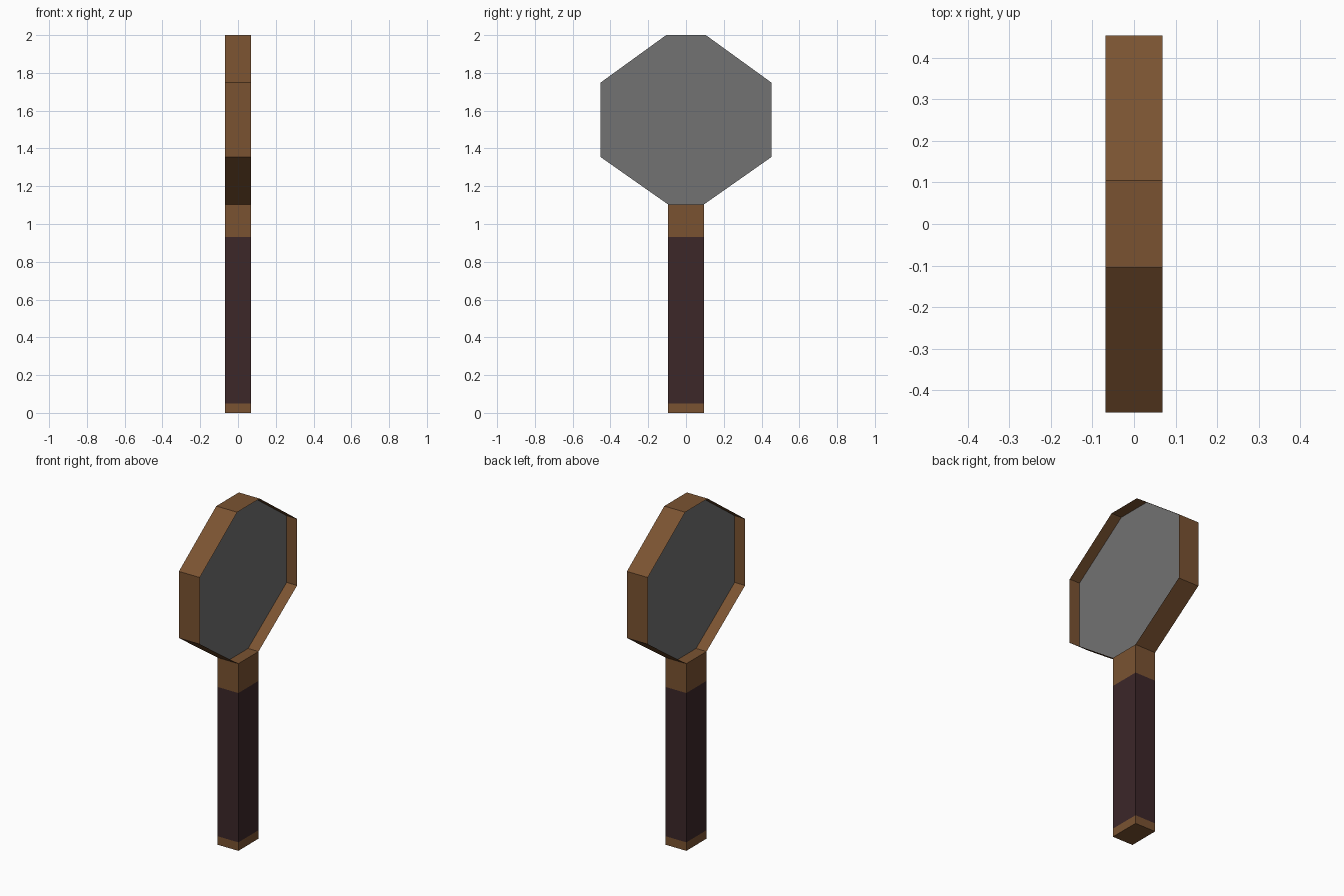
import bpy
import bmesh

if "Cube" in bpy.data.objects:
    bpy.data.objects.remove(bpy.data.objects["Cube"])


def material(name, rgb):
    m = bpy.data.materials.new(name)
    m.diffuse_color = (*rgb, 1.0)
    m.use_nodes = True
    m.node_tree.nodes["Principled BSDF"].inputs["Base Color"].default_value = m.diffuse_color
    return m


wood = material("brown wood", (0.195, 0.086, 0.031))
wrap = material("dark leather", (0.045, 0.020, 0.022))
glass = material("grey glass", (0.168, 0.168, 0.168))

HALF_X = 0.068        # half thickness of the tool
HALF_Y = 0.094        # half width of the handle
NECK_Z = 1.103        # where the handle meets the rim


def make_object(name, bm, mats):
    mesh = bpy.data.meshes.new(name)
    bm.to_mesh(mesh)
    bm.free()
    for m in mats:
        mesh.materials.append(m)
    obj = bpy.data.objects.new(name, mesh)
    bpy.context.collection.objects.link(obj)
    return obj


# Octagonal outline: one side from bottom to top, mirrored for the other
half = [(HALF_Y, NECK_Z), (0.453, 1.355), (0.453, 1.748), (0.105, 2.0)]
outline = half + [(-y, z) for y, z in reversed(half)]

# Rim: thin open band around the lens
bm = bmesh.new()
left = [bm.verts.new((-HALF_X, y, z)) for y, z in outline]
right = [bm.verts.new((HALF_X, y, z)) for y, z in outline]
n = len(outline)
for i in range(n):
    j = (i + 1) % n
    bm.faces.new((left[i], left[j], right[j], right[i]))
bmesh.ops.recalc_face_normals(bm, faces=bm.faces)
make_object("rim", bm, [wood])

# Lens: flat pane in the middle of the rim
bm = bmesh.new()
bm.faces.new([bm.verts.new((0, y, z)) for y, z in outline])
make_object("lens", bm, [glass])

# Handle: square bar in three bands, the middle one wrapped in leather
bm = bmesh.new()
corners = [(-HALF_X, -HALF_Y), (HALF_X, -HALF_Y), (HALF_X, HALF_Y), (-HALF_X, HALF_Y)]
rings = [[bm.verts.new((x, y, z)) for x, y in corners] for z in (0, 0.05, 0.93, NECK_Z)]
for band, (low, high) in enumerate(zip(rings, rings[1:])):
    for i in range(4):
        j = (i + 1) % 4
        face = bm.faces.new((low[i], low[j], high[j], high[i]))
        face.material_index = 1 if band == 1 else 0
bm.faces.new(rings[0][::-1])
make_object("handle", bm, [wood, wrap])
